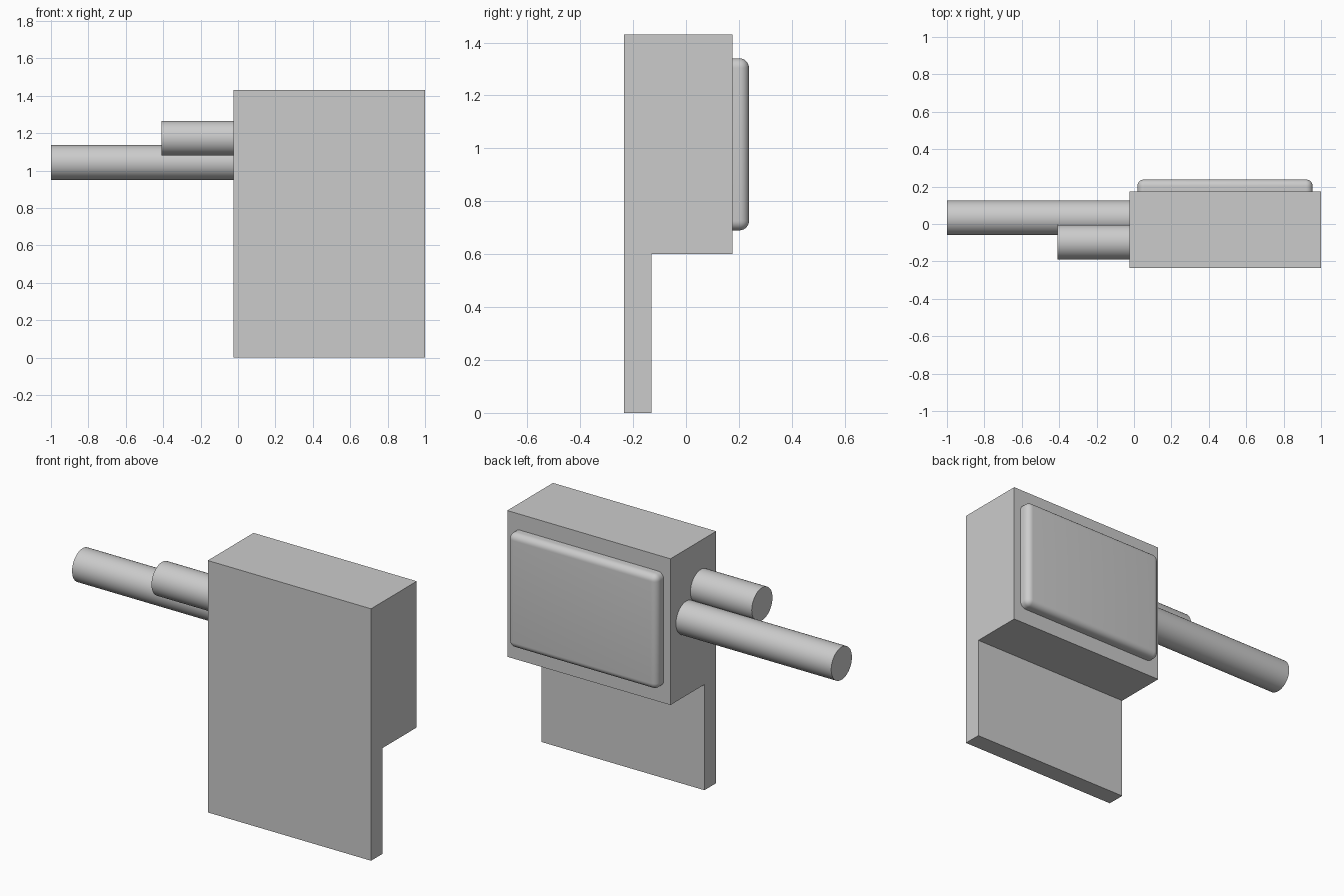
import bpy, bmesh, math
from mathutils import Matrix, Vector

cube = bpy.data.objects.get("Cube")
if cube:
    bpy.data.objects.remove(cube, do_unlink=True)

grey = bpy.data.materials.new("light_grey")
grey.use_nodes = True
colour = (0.6, 0.6, 0.6, 1)
grey.diffuse_color = colour
grey.node_tree.nodes["Principled BSDF"].inputs["Base Color"].default_value = colour


def finish(name, bm, smooth=False):
    bmesh.ops.recalc_face_normals(bm, faces=bm.faces)
    mesh = bpy.data.meshes.new(name)
    bm.to_mesh(mesh)
    bm.free()
    mesh.materials.append(grey)
    obj = bpy.data.objects.new(name, mesh)
    bpy.context.collection.objects.link(obj)
    if smooth:
        bpy.ops.object.select_all(action="DESELECT")
        obj.select_set(True)
        bpy.context.view_layer.objects.active = obj
        bpy.ops.object.shade_smooth_by_angle(angle=math.radians(35))
    return obj


LEFT, RIGHT = 1.0, -0.025
BACK = 0.175

# Housing with a thin front plate hanging below it: one L profile swept along x
profile = [(-0.235, 0), (-0.13, 0), (-0.13, 0.6), (BACK, 0.6), (BACK, 1.43), (-0.235, 1.43)]
bm = bmesh.new()
face = bm.faces.new([bm.verts.new((RIGHT, y, z)) for y, z in profile])
swept = bmesh.ops.extrude_face_region(bm, geom=[face])["geom"]
bmesh.ops.translate(bm, vec=(LEFT - RIGHT, 0, 0),
                    verts=[v for v in swept if isinstance(v, bmesh.types.BMVert)])
finish("housing", bm)


# Two rods leaving the right side
def rod(name, tip, y, z):
    bm = bmesh.new()
    place = Matrix.Translation(((tip + RIGHT) / 2, y, z)) @ Matrix.Rotation(math.pi / 2, 4, "Y")
    bmesh.ops.create_cone(bm, cap_ends=True, segments=64, radius1=0.093, radius2=0.093,
                          depth=RIGHT - tip, matrix=place)
    finish(name, bm, smooth=True)


rod("long_rod", -1.0, 0.033, 1.043)
rod("short_rod", -0.41, -0.097, 1.173)

# Cushioned pad on the back, rounded everywhere except where it meets the housing
low, high = Vector((0.018, BACK, 0.69)), Vector((0.955, 0.238, 1.34))
bm = bmesh.new()
bmesh.ops.create_cube(bm, size=1, matrix=Matrix.Translation((low + high) / 2)
                      @ Matrix.Diagonal((*(high - low), 1)))
rounded = [e for e in bm.edges if any(v.co.y > BACK + 0.01 for v in e.verts)]
bmesh.ops.bevel(bm, geom=rounded, offset=0.036, segments=8, profile=0.5, affect="EDGES")
finish("back_pad", bm, smooth=True)
